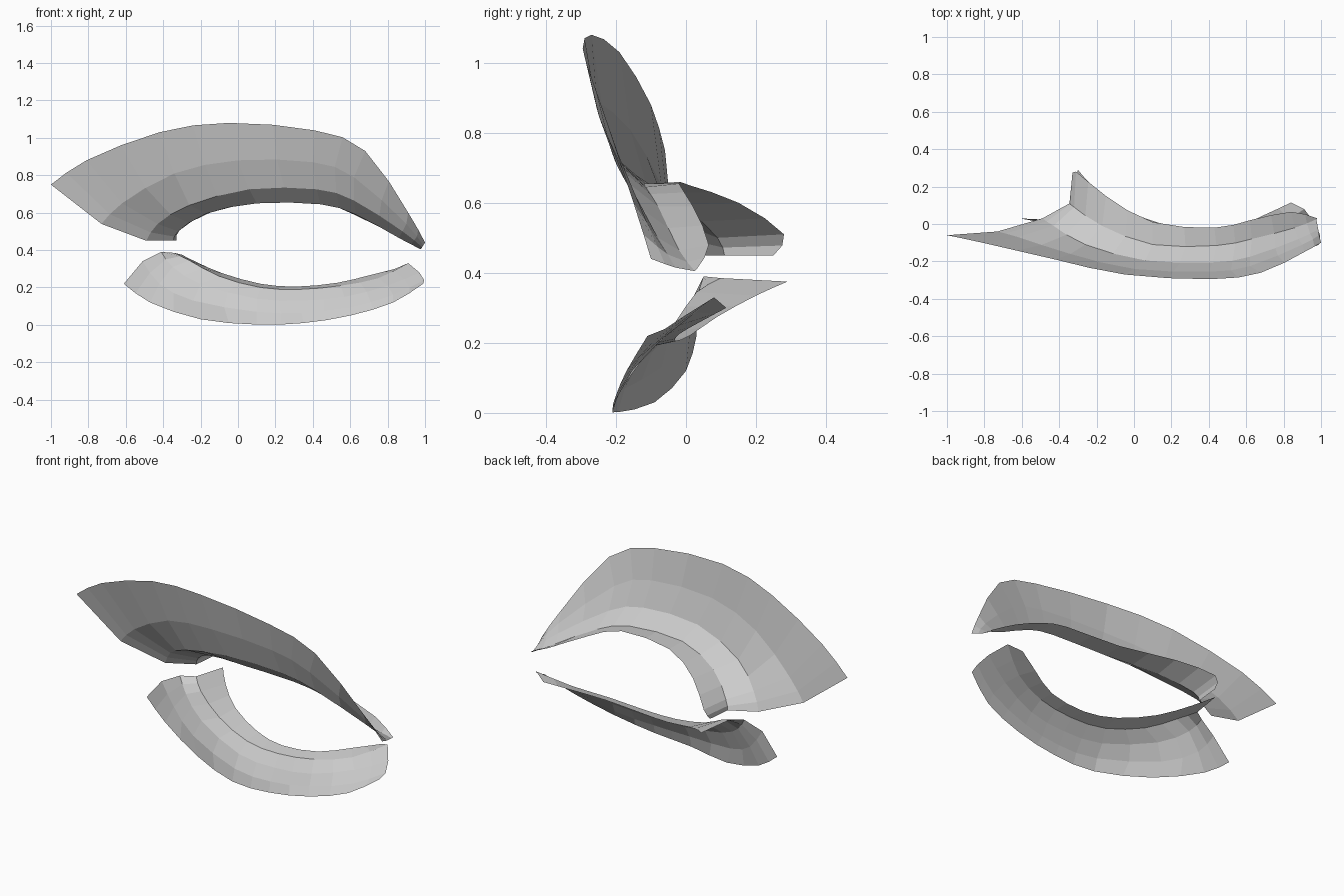
import bpy
from mathutils import Vector


def spline(points, per_segment=2):
    """Smoothly resample a row of control points."""
    p = [Vector(q) for q in points]
    p = [2 * p[0] - p[1]] + p + [2 * p[-1] - p[-2]]
    out = []
    for i in range(1, len(p) - 2):
        a, b, c, d = p[i - 1:i + 3]
        for k in range(per_segment):
            t = k / per_segment
            out.append(0.5 * (2 * b + (c - a) * t + (2 * a - 5 * b + 4 * c - d) * t ** 2
                              + (3 * b - a - 3 * c + d) * t ** 3))
    return out + [p[-2]]


def loft(name, rows):
    """Skin an open sheet through the rows."""
    rows = [spline(r) for r in rows]
    n = len(rows[0])
    verts = [v for r in rows for v in r]
    faces = [(r * n + c, (r + 1) * n + c, (r + 1) * n + c + 1, r * n + c + 1)
             for r in range(len(rows) - 1) for c in range(n - 1)]
    mesh = bpy.data.meshes.new(name)
    mesh.from_pydata(verts, [], faces)
    obj = bpy.data.objects.new(name, mesh)
    bpy.context.collection.objects.link(obj)
    return obj


# Upper lid: brow edge, middle, front fold, lid crease, inner rim
loft("upper_eyelid", [
    [(-1, -.06, .75), (-.81, -.10, .88), (-.42, -.19, 1.03), (-.05, -.27, 1.08),
     (.41, -.295, 1.04), (.68, -.26, .93), (.91, -.15, .60), (1, -.10, .44)],
    [(-.73, -.04, .54), (-.62, -.07, .65), (-.34, -.16, .81), (0, -.24, .88),
     (.4, -.255, .87), (.62, -.225, .79), (.90, -.11, .54), (.99, -.06, .425)],
    [(-.49, .03, .45), (-.43, -.01, .54), (-.26, -.11, .64), (.06, -.195, .725),
     (.42, -.205, .725), (.62, -.175, .665), (.88, -.08, .50), (.985, -.03, .415)],
    [(-.345, .11, .45), (-.32, .09, .50), (-.17, -.01, .595), (.10, -.11, .65),
     (.44, -.115, .645), (.63, -.08, .59), (.86, -.02, .465), (.975, .025, .405)],
    [(-.33, .25, .45), (-.31, .28, .51), (-.15, .15, .60), (.10, .01, .65),
     (.43, -.02, .655), (.62, .02, .59), (.84, .065, .48), (.98, .03, .41)],
])

# Lower lid: cheek edge, middle, front fold, lid crease, inner rim
loft("lower_eyelid", [
    [(-.61, .03, .22), (-.47, 0, .12), (-.2, -.09, .03), (.1, -.195, .002),
     (.35, -.21, .01), (.6, -.2, .05), (.83, -.17, .12), (.99, -.11, .22)],
    [(-.51, .025, .34), (-.42, .01, .22), (-.24, -.07, .13), (.1, -.175, .07),
     (.34, -.19, .065), (.58, -.17, .09), (.83, -.13, .16), (.995, -.06, .24)],
    [(-.41, .05, .39), (-.35, .02, .31), (-.2, -.05, .22), (.1, -.135, .14),
     (.34, -.15, .13), (.57, -.135, .15), (.8, -.07, .21), (.97, 0, .28)],
    [(-.34, .10, .385), (-.26, .03, .345), (-.1, -.03, .26), (.12, -.085, .2),
     (.33, -.1, .19), (.55, -.085, .21), (.75, -.02, .25), (.91, .08, .33)],
    [(-.30, .29, .375), (-.22, .2, .335), (-.08, .09, .275), (.12, .01, .22),
     (.31, -.03, .205), (.53, -.02, .225), (.7, .05, .265), (.84, .115, .30)],
])
